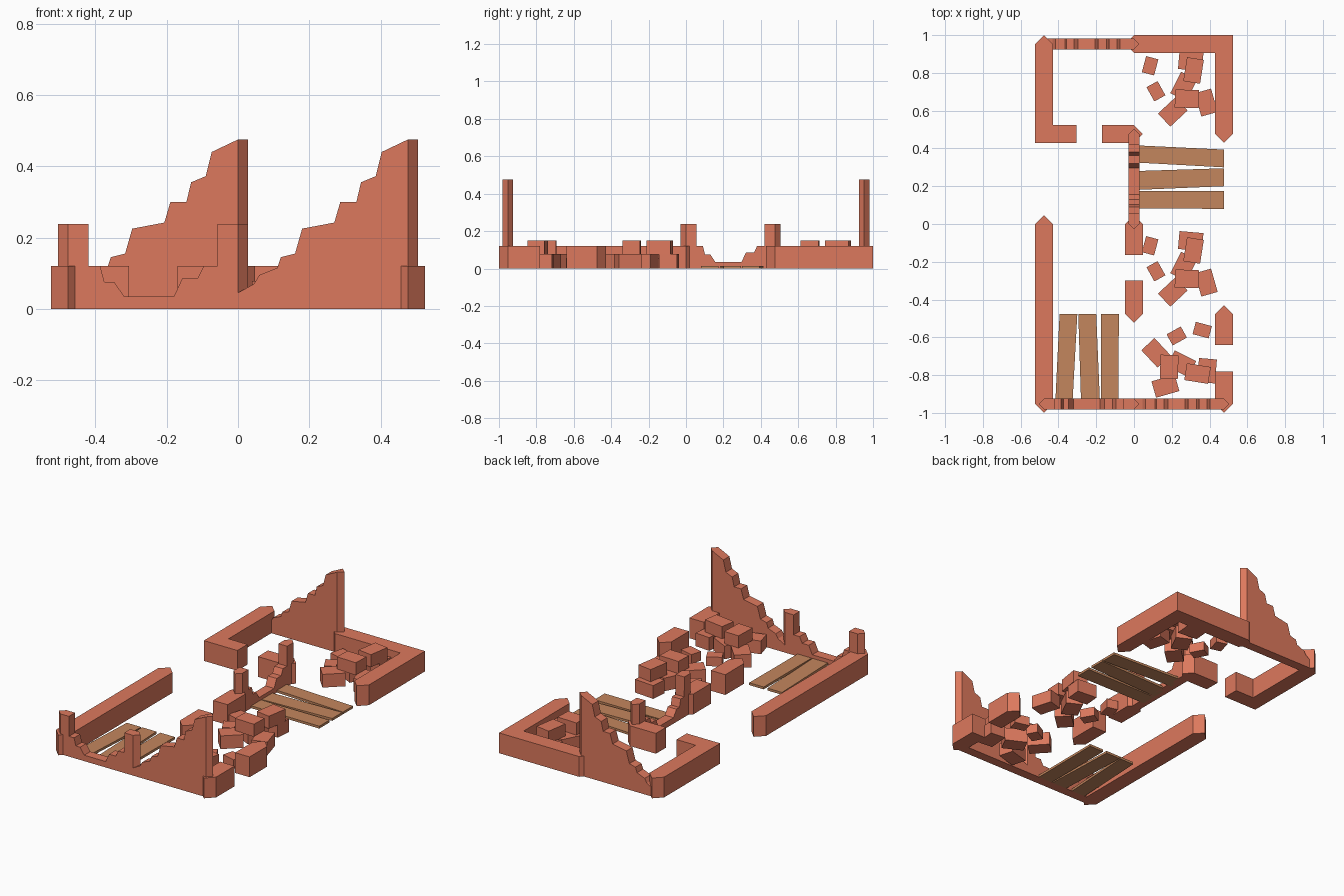
import bpy, bmesh
from math import radians, pi
from mathutils import Matrix, Vector

if "Cube" in bpy.data.objects:
    bpy.data.objects.remove(bpy.data.objects["Cube"])

G = 0.4765          # grid cell between wall nodes
W = 0.0475          # half width of thick walls
T = 0.0285          # half width of thin broken walls


def material(name, rgb):
    m = bpy.data.materials.new(name)
    m.diffuse_color = (*rgb, 1)
    m.use_nodes = True
    m.node_tree.nodes["Principled BSDF"].inputs["Base Color"].default_value = m.diffuse_color
    return m


BRICK = material("brick", (0.72, 0.19, 0.11))
WOOD = material("wood", (0.55, 0.24, 0.11))


def finish(bm, name, mat, matrix=Matrix()):
    bmesh.ops.recalc_face_normals(bm, faces=bm.faces)
    me = bpy.data.meshes.new(name)
    bm.to_mesh(me)
    bm.free()
    me.materials.append(mat)
    ob = bpy.data.objects.new(name, me)
    ob.matrix_world = matrix
    bpy.context.collection.objects.link(ob)
    return ob


def prism(name, outline, z0, z1, mat, matrix=Matrix()):
    """Extrude a plan outline from z0 to z1."""
    bm = bmesh.new()
    f = bm.faces.new([bm.verts.new((x, y, z0)) for x, y in outline])
    ext = bmesh.ops.extrude_face_region(bm, geom=[f])["geom"]
    bmesh.ops.translate(bm, vec=(0, 0, z1 - z0),
                        verts=[v for v in ext if isinstance(v, bmesh.types.BMVert)])
    return finish(bm, name, mat, matrix)


def low_wall(name, path, point_start, point_end):
    """Thick low wall along an axis-aligned path, mitred corners, pointed or flat ends."""
    pts = [Vector(p) for p in path]
    dirs = [(b - a).normalized() for a, b in zip(pts, pts[1:])]
    left, right = [], []
    for i, p in enumerate(pts):
        near = {tuple(dirs[max(i - 1, 0)]), tuple(dirs[min(i, len(dirs) - 1)])}
        n = sum((Vector((-d[1], d[0])) for d in near), Vector((0, 0))) * W
        left.append(p + n)
        right.append(p - n)
    outline = left[:]
    if point_end:
        outline.append(pts[-1] + dirs[-1] * W)
    outline += right[::-1]
    if point_start:
        outline.append(pts[0] - dirs[0] * W)
    prism(name, outline, 0, 0.12, BRICK)


def broken_wall(name, profile, origin, angle):
    """Thin wall with a crumbled top profile and pointed ends."""
    bm = bmesh.new()
    u0, u1 = profile[0][0], profile[-1][0]
    loop = [(u0, 0)] + profile + [(u1, 0)]
    front = [bm.verts.new((u, -T, z)) for u, z in loop]
    back = [bm.verts.new((u, T, z)) for u, z in loop]
    bm.faces.new(front)
    bm.faces.new(back)
    for i in range(1, len(loop) - 2):
        bm.faces.new((front[i], front[i + 1], back[i + 1], back[i]))
    tips = []
    for a, b, u in ((0, 1, u0 - T), (-1, -2, u1 + T)):
        lo = bm.verts.new((u, 0, 0))
        hi = bm.verts.new((u, 0, loop[b][1]))
        tips.append(lo)
        for side in (front, back):
            bm.faces.new((side[a], lo, hi, side[b]))
        bm.faces.new((front[b], back[b], hi))
    bm.faces.new((front[0], tips[0], back[0], back[-1], tips[1], front[-1]))
    finish(bm, name, BRICK, Matrix.Translation(origin) @ Matrix.Rotation(angle, 4, 'Z'))


# Thick low walls, with doorway gaps between pieces
low_wall("back_left_low_wall", [(-G, 2 * G), (-G, G), (-0.305, G)], True, False)
low_wall("back_door_jamb", [(-0.17, G), (0, G)], False, True)
low_wall("back_right_low_wall", [(0, 2 * G), (G, 2 * G), (G, G)], True, True)
low_wall("left_low_wall", [(-G, 0), (-G, -2 * G)], True, True)
low_wall("inner_door_jamb_back", [(0, 0), (0, -0.165)], True, False)
low_wall("inner_door_jamb_front", [(0, -0.30), (0, -G)], False, True)
low_wall("right_door_jamb_back", [(G, -G), (G, -0.64)], True, False)
low_wall("right_door_jamb_front", [(G, -0.78), (G, -2 * G)], False, True)

# Thin broken walls: one rising in steps, one collapsed window
RISING = [(0, .045), (.045, .07), (.06, .095), (.11, .115), (.12, .145), (.16, .155),
          (.18, .225), (.27, .242), (.287, .30), (.332, .30), (.345, .355),
          (.386, .372), (.403, .44), (G, .475)]
WINDOW = [(0, .238), (.057, .238), (.0571, .12), (.09, .12), (.102, .075), (.13, .075),
          (.157, .035), (.297, .035), (.32, .085), (.363, .085), (.38, .12),
          (.4189, .12), (.419, .238), (G, .238)]
broken_wall("back_broken_wall", RISING, (-G, 2 * G, 0), 0)
broken_wall("front_right_broken_wall", RISING, (0, -2 * G, 0), 0)
broken_wall("front_window_wall", WINDOW, (-G, -2 * G, 0), 0)
broken_wall("inner_window_wall", WINDOW, (0, 0, 0), pi / 2)

# Floor planks: the same three boards, second set turned a quarter
PLANKS = [((.0, .083), (G, .08), (G, .175), (.0, .175)),
          ((.0, .18), (G, .20), (G, .295), (.0, .28)),
          ((.0, .326), (G, .30), (G, .394), (.0, .417))]
for side, origin, ang in (("right", (0, 0, 0), 0), ("front", (0, -2 * G, 0), pi / 2)):
    m = Matrix.Translation(origin) @ Matrix.Rotation(ang, 4, 'Z')
    for i, p in enumerate(PLANKS):
        prism(f"{side}_plank_{i + 1}", p, 0, 0.014, WOOD, m)

# Rubble blocks: x, y, length, depth, turn, bottom, top (about the cell centre)
BLOCKS = [(-.153, .123, .067, .088, -15, 0, .055), (-.122, -.012, .067, .086, 29, 0, .055),
          (-.033, -.122, .125, .095, 43, 0, .078), (.144, -.072, .09, .128, 16, 0, .078),
          (.062, .148, .127, .095, -5, 0, .078), (.025, .013, .127, .095, 63, 0, .078),
          (.042, -.052, .127, .095, -2, .076, .15), (.077, .098, .09, .128, -9, .076, .15)]
for place, y, ang in (("back", 1.5 * G, 0), ("middle", -.5 * G, 0), ("front", -1.5 * G, -pi / 2)):
    cell = Matrix.Translation((.5 * G, y, 0)) @ Matrix.Rotation(ang, 4, 'Z')
    for i, (bx, by, l, d, turn, z0, z1) in enumerate(BLOCKS):
        m = cell @ Matrix.Translation((bx, by, 0)) @ Matrix.Rotation(radians(turn), 4, 'Z')
        rect = [(sx * l / 2, sy * d / 2) for sx, sy in ((-1, -1), (1, -1), (1, 1), (-1, 1))]
        prism(f"{place}_rubble_{i + 1}", rect, z0, z1, BRICK, m)
